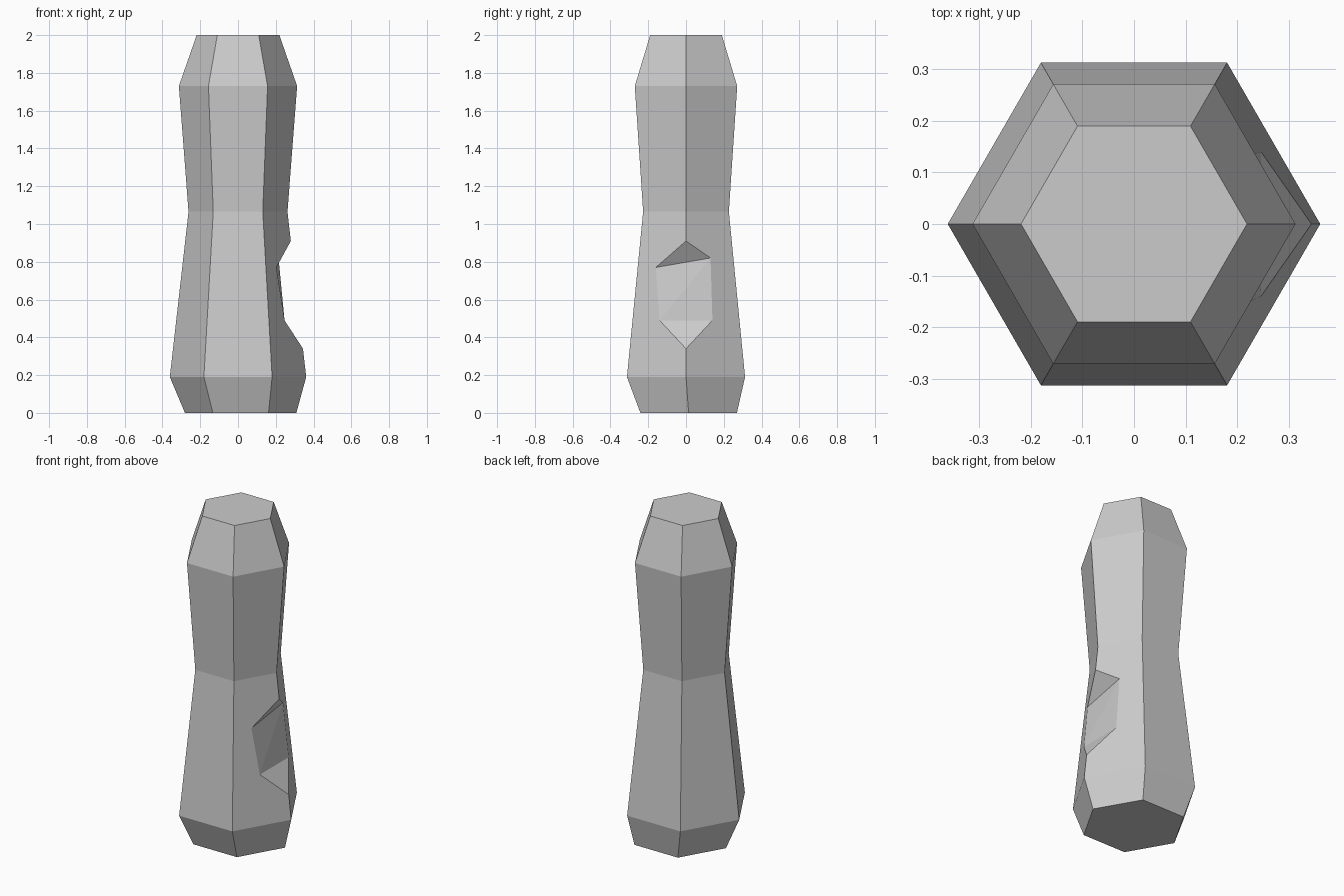
import bpy, bmesh
from math import cos, sin, pi, sqrt

if "Cube" in bpy.data.objects:
    bpy.data.objects.remove(bpy.data.objects["Cube"])

bm = bmesh.new()

def ring(r, z, c=0.0):
    """Six-sided ring with a corner pointing to +x."""
    return [bm.verts.new((c + r * cos(i * pi / 3), c + r * sin(i * pi / 3), z)) for i in range(6)]

# Waisted handle profile; the foot ring is slightly off centre
rings = [ring(0.295, 0.0, 0.014), ring(0.361, 0.19), ring(0.262, 1.065),
         ring(0.313, 1.73), ring(0.219, 2.0)]

def on_face(y, z):
    """Point on the lower tapered faces next to the +x corner."""
    r = 0.361 + (z - 0.19) * (0.262 - 0.361) / (1.065 - 0.19)
    return bm.verts.new((r - abs(y) / sqrt(3), y, z))

# Chipped notch across the +x corner
top, bottom = on_face(0, 0.91), on_face(0, 0.34)
up_l, up_r = on_face(-0.16, 0.77), on_face(0.13, 0.82)
low_l, low_r = on_face(-0.14, 0.49), on_face(0.14, 0.49)
for f in ((top, up_l, up_r), (up_l, low_l, up_r), (low_l, low_r, up_r), (low_l, bottom, low_r)):
    bm.faces.new(f)

# Side faces, with the notch outline taken out of the two beside the +x corner
for k, (a, b) in enumerate(zip(rings, rings[1:])):
    for i in range(6):
        j = (i + 1) % 6
        if k == 1 and i == 0:
            bm.faces.new((a[0], a[1], b[1], b[0], top, up_r, low_r, bottom))
        elif k == 1 and i == 5:
            bm.faces.new((a[5], a[0], bottom, low_l, up_l, top, b[0], b[5]))
        else:
            bm.faces.new((a[i], a[j], b[j], b[i]))

# End caps
bm.faces.new(rings[0][::-1])
bm.faces.new(rings[-1])
bmesh.ops.recalc_face_normals(bm, faces=bm.faces[:])

mesh = bpy.data.meshes.new("notched_post")
bm.to_mesh(mesh)
bm.free()
bpy.context.collection.objects.link(bpy.data.objects.new("notched_post", mesh))
